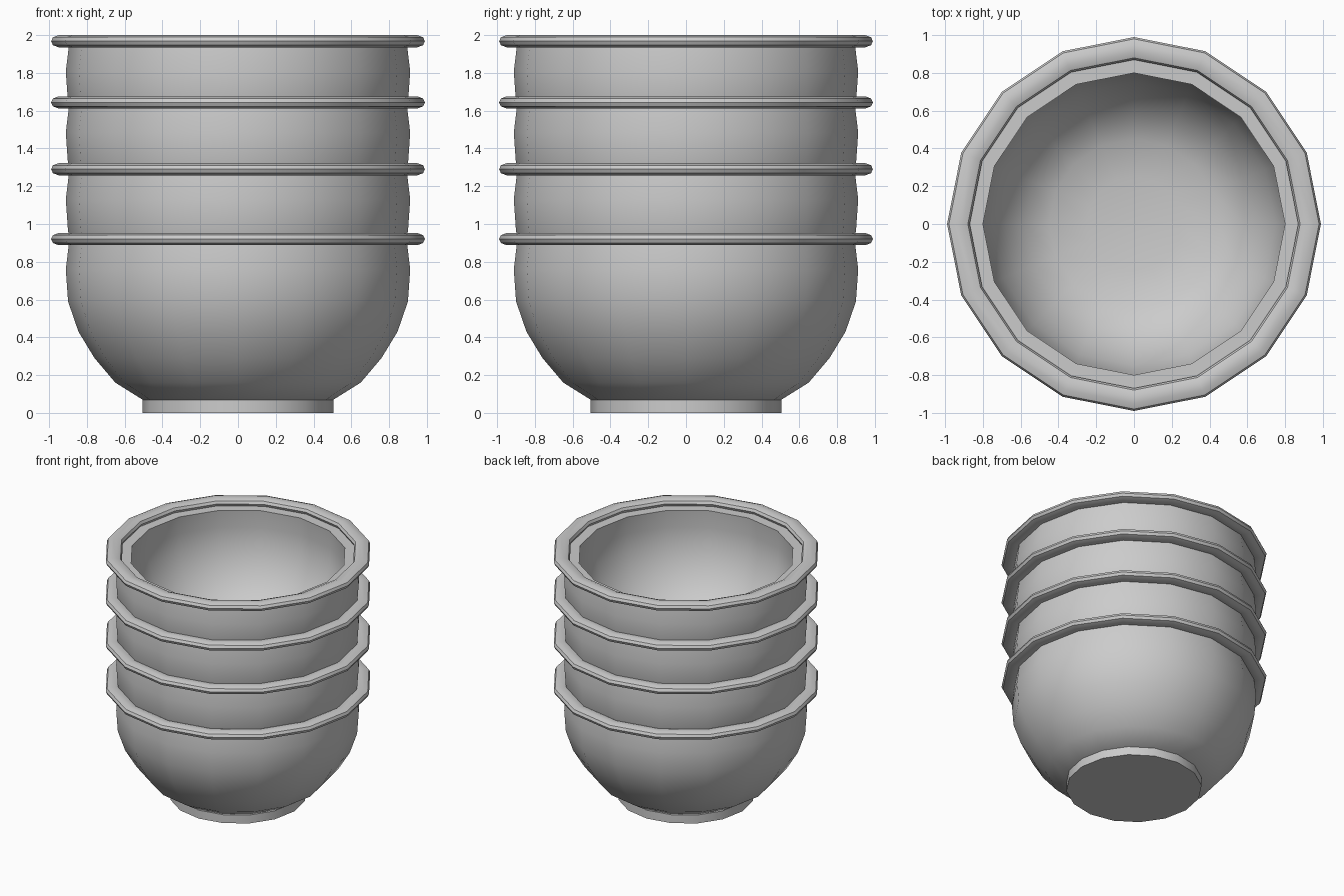
import bpy, bmesh
from math import cos, sin, tau, radians

if "Cube" in bpy.data.objects:
    bpy.data.objects.remove(bpy.data.objects["Cube"])

SIDES = 16


def lathe(name, profile, z, closed=False):
    """Spin an (r, z) profile round the z axis; r = 0 points become a pole."""
    bm = bmesh.new()
    rings = []
    for r, h in profile:
        if r == 0:
            rings.append([bm.verts.new((0, 0, h))] * SIDES)
        else:
            rings.append([bm.verts.new((r * cos(tau * i / SIDES), r * sin(tau * i / SIDES), h))
                          for i in range(SIDES)])
    pairs = list(zip(rings, rings[1:]))
    if closed:
        pairs.append((rings[-1], rings[0]))
    for a, b in pairs:
        for i in range(SIDES):
            j = (i + 1) % SIDES
            bm.faces.new(list(dict.fromkeys((a[i], a[j], b[j], b[i]))))
    bmesh.ops.recalc_face_normals(bm, faces=bm.faces)
    mesh = bpy.data.meshes.new(name)
    bm.to_mesh(mesh)
    bm.free()
    ob = bpy.data.objects.new(name, mesh)
    bpy.context.collection.objects.link(ob)
    ob.location.z = z
    bpy.ops.object.select_all(action='DESELECT')
    ob.select_set(True)
    bpy.context.view_layer.objects.active = ob
    bpy.ops.object.shade_smooth_by_angle(angle=radians(35))
    return ob


# Thick-walled bowl: outside, flat lip, inside
bowl = [(0, 0.06), (0.49, 0.06), (0.65, 0.16), (0.76, 0.29), (0.845, 0.43), (0.90, 0.59),
        (0.912, 0.76), (0.895, 0.90),
        (0.80, 0.90), (0.81, 0.76), (0.80, 0.62), (0.75, 0.47), (0.68, 0.35),
        (0.58, 0.24), (0.45, 0.17), (0.25, 0.14), (0, 0.13)]
# Foot disc
foot = [(0, 0), (0.505, 0), (0.505, 0.068), (0, 0.068)]
# Rounded, flattened rim section
half = [(0.99, 0), (0.98, 0.021), (0.95, 0.032), (0.91, 0.032), (0.88, 0.021), (0.87, 0)]
rim = [(r, 0.92 + h) for r, h in half] + [(r, 0.92 - h) for r, h in half[-2:0:-1]]

# Stack of four bowls
for n, z in enumerate((0, 0.37, 0.724, 1.048), 1):
    lathe(f"bowl_{n}", bowl, z)
    lathe(f"foot_{n}", foot, z)
    lathe(f"rim_{n}", rim, z, closed=True)
